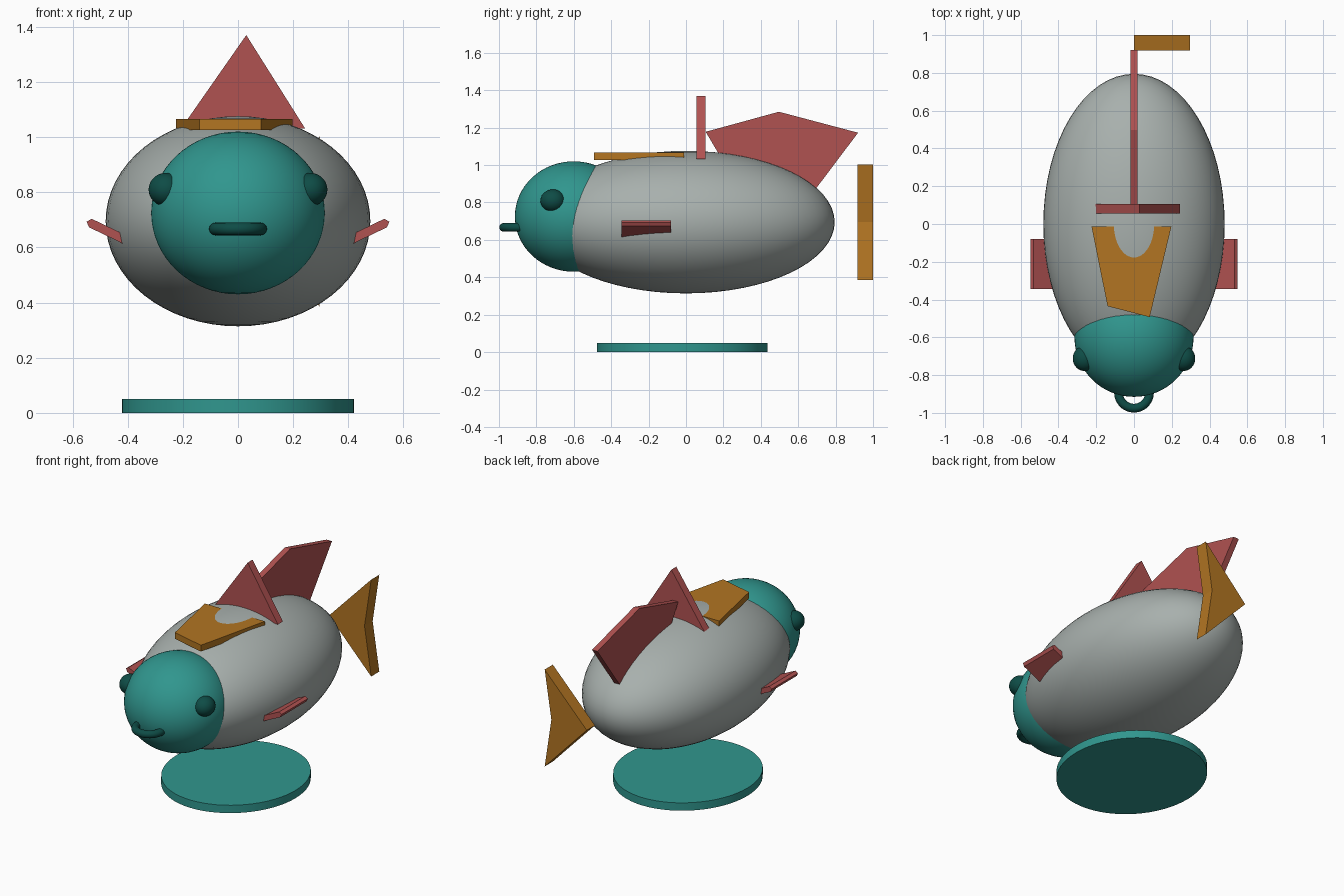
import bpy, bmesh, math
from mathutils import Vector

if "Cube" in bpy.data.objects:
    bpy.data.objects.remove(bpy.data.objects["Cube"])


def srgb(*rgb):
    return [(c / 255 / 12.92) if c < 10 else ((c / 255 + 0.055) / 1.055) ** 2.4 for c in rgb] + [1]


def material(name, *rgb):
    m = bpy.data.materials.new(name)
    m.diffuse_color = srgb(*rgb)
    m.use_nodes = True
    m.node_tree.nodes["Principled BSDF"].inputs["Base Color"].default_value = m.diffuse_color
    return m


GREY = material("silver grey", 168, 176, 173)
TEAL = material("teal", 48, 150, 142)
DARK = material("dark teal", 14, 76, 70)
RED = material("coral red", 176, 82, 81)
ORANGE = material("amber", 178, 117, 34)


def finish(name, mat, smooth):
    ob = bpy.context.object
    ob.name = name
    ob.data.materials.append(mat)
    bpy.ops.object.transform_apply(location=False, rotation=True, scale=True)
    if smooth:
        bpy.ops.object.shade_smooth_by_angle(angle=math.radians(35))
    return ob


def ellipsoid(name, mat, loc, radii):
    bpy.ops.mesh.primitive_uv_sphere_add(segments=64, ring_count=32, location=loc)
    bpy.context.object.scale = radii
    return finish(name, mat, True)


def plate(name, mat, outline, axis, start, end):
    """Extrude a 2D outline along an axis; the outline uses the other two axes in order."""
    def place(p, d):
        c = list(p)
        c.insert(axis, d)
        return Vector(c)
    bm = bmesh.new()
    face = bm.faces.new([bm.verts.new(place(p, start)) for p in outline])
    ext = bmesh.ops.extrude_face_region(bm, geom=[face])
    shift = place((0, 0), end - start)
    bmesh.ops.translate(bm, vec=shift, verts=[v for v in ext["geom"] if isinstance(v, bmesh.types.BMVert)])
    bmesh.ops.recalc_face_normals(bm, faces=bm.faces)
    me = bpy.data.meshes.new(name)
    bm.to_mesh(me)
    bm.free()
    ob = bpy.data.objects.new(name, me)
    bpy.context.collection.objects.link(ob)
    me.materials.append(mat)
    return ob


# Body and head
ellipsoid("body", GREY, (0, 0, 0.695), (0.48, 0.795, 0.381))
ellipsoid("head", TEAL, (0, -0.6, 0.725), (0.315, 0.315, 0.295))

# Ring mouth
bpy.ops.mesh.primitive_torus_add(major_segments=48, minor_segments=16, major_radius=0.082,
                                 minor_radius=0.023, location=(0, -0.893, 0.667))
finish("mouth", DARK, True)

# Eyes and side fins, mirrored left and right
for side, s in (("left", -1), ("right", 1)):
    ellipsoid(side + "_eye", DARK, (s * 0.262, -0.712, 0.81), (0.062, 0.066, 0.06))
    fin = [(0.30, 0.557), (0.43, 0.62), (0.54, 0.673), (0.549, 0.693), (0.531, 0.704), (0.30, 0.593)]
    plate(side + "_side_fin", RED, [(s * x, z) for x, z in fin], 1, -0.345, -0.08)

# Long back fin and upright cross fin
plate("back_fin", RED, [(0.105, 1.178), (0.497, 1.285), (0.92, 1.173), (0.62, 0.775), (0.30, 0.85)],
      0, -0.019, 0.019)
plate("cross_fin", RED, [(-0.206, 1.032), (0.243, 1.032), (0.03, 1.37)], 1, 0.055, 0.105)

# Collar plate on the back, with the body rising through it
plate("collar", ORANGE, [(-0.225, -0.012), (0.198, -0.012), (0.083, -0.493), (-0.14, -0.435)],
      2, 1.026, 1.066)

# Notched tail
plate("tail", ORANGE, [(0, 0.695), (0.297, 0.385), (0.25, 0.695), (0.297, 1.003)], 1, 0.918, 1.0)

# Oval base
bpy.ops.mesh.primitive_cylinder_add(vertices=64, radius=1, depth=1, location=(0, -0.02, 0.025))
bpy.context.object.scale = (0.42, 0.457, 0.05)
finish("base", TEAL, True)
